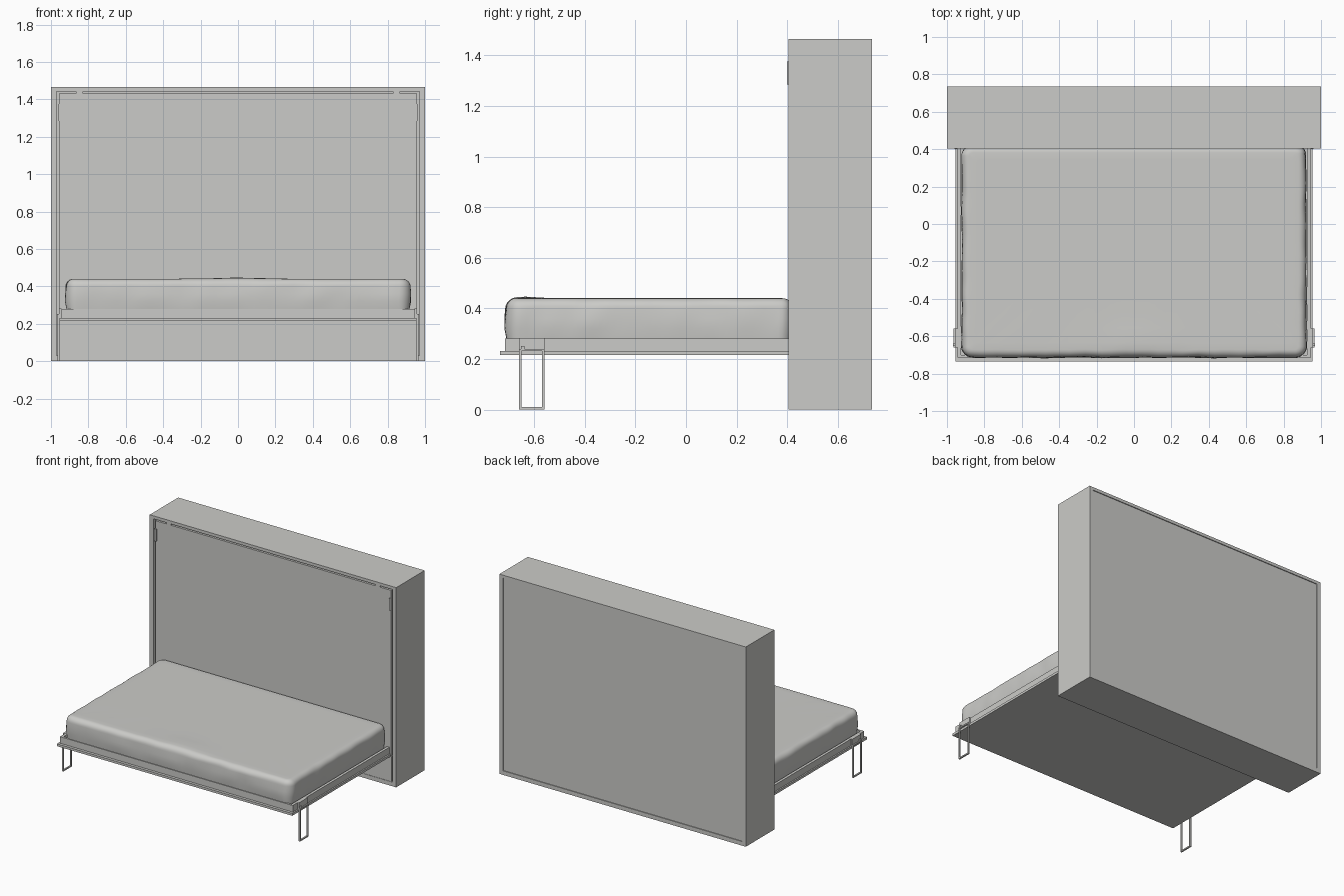
import bpy, bmesh, math
from mathutils import Vector, noise

cube = bpy.data.objects.get("Cube")
if cube:
    bpy.data.objects.remove(cube)

grey = bpy.data.materials.new("light grey")
grey.use_nodes = True
grey.diffuse_color = (0.6, 0.6, 0.58, 1)
grey.node_tree.nodes["Principled BSDF"].inputs["Base Color"].default_value = (0.6, 0.6, 0.58, 1)


def add(name, bm):
    bmesh.ops.recalc_face_normals(bm, faces=bm.faces[:])
    mesh = bpy.data.meshes.new(name)
    bm.to_mesh(mesh)
    bm.free()
    mesh.materials.append(grey)
    ob = bpy.data.objects.new(name, mesh)
    bpy.context.collection.objects.link(ob)
    return ob


def box(name, x, y, z):
    """Box between (min, max) pairs on each axis."""
    bm = bmesh.new()
    bmesh.ops.create_cube(bm, size=1)
    for v in bm.verts:
        v.co = [lo + (c + 0.5) * (hi - lo) for c, (lo, hi) in zip(v.co, (x, y, z))]
    return add(name, bm)


def pair(name, x, y, z):
    """Matching boxes on the left and right."""
    box("left_" + name, x, y, z)
    box("right_" + name, (-x[1], -x[0]), y, z)


# Cabinet carcass
FRONT, BACK, TOP = 0.405, 0.735, 1.465
pair("cabinet_side", (0.97, 1), (FRONT, BACK), (0, TOP))
box("cabinet_top", (-0.97, 0.97), (FRONT, BACK), (1.443, TOP))
box("cabinet_plinth", (-0.97, 0.97), (FRONT, BACK), (0, 0.03))
box("cabinet_core", (-0.97, 0.97), (0.43, 0.729), (0.03, 1.443))

# Front panels, separated from the carcass by narrow slots
box("wall_panel", (-0.957, 0.957), (0.408, 0.43), (0.22, 1.432))
box("lower_panel", (-0.96, 0.96), (0.408, 0.43), (0.03, 0.214))
pair("slot_bridge", (0.83, 0.865), (0.408, 0.43), (1.432, 1.443))
pair("pull_plate", (0.945, 0.96), (0.4, 0.41), (1.285, 1.375))

# Bed platform and raised rails
box("bed_platform", (-0.955, 0.955), (-0.735, FRONT), (0.215, 0.232))
pair("side_rail", (0.925, 0.945), (-0.715, FRONT), (0.232, 0.28))
box("foot_rail", (-0.925, 0.925), (-0.715, -0.7), (0.232, 0.28))

# Folding loop legs with mounting plates and pivots
X = (0.955, 0.966)
pair("leg_plate", (0.945, 0.957), (-0.66, -0.56), (0.232, 0.282))
pair("leg_front_bar", X, (-0.66, -0.651), (0, 0.24))
pair("leg_rear_bar", X, (-0.569, -0.56), (0, 0.24))
pair("leg_foot_bar", X, (-0.651, -0.569), (0, 0.009))
pair("leg_top_bar", X, (-0.651, -0.569), (0.231, 0.24))
pair("leg_pivot", (0.957, 0.968), (-0.652, -0.638), (0.238, 0.252))


# Soft mattress lofted from rounded rectangular rings
def rounded_ring(hx, y0, y1, r, inset, z):
    hx, y0, y1 = hx - inset, y0 + inset, y1 - inset
    r = max(r - inset, 0.02)
    pts = []
    corners = [(hx - r, y1 - r), (r - hx, y1 - r), (r - hx, y0 + r), (hx - r, y0 + r)]
    arcs = []
    for k, (cx, cy) in enumerate(corners):
        arcs.append([Vector((cx + r * math.cos(a), cy + r * math.sin(a), z))
                     for a in [(k + i / 6) * math.pi / 2 for i in range(7)]])
    for k, arc in enumerate(arcs):
        pts += arc
        end = arcs[(k + 1) % 4][0]
        pts += [arc[-1].lerp(end, i / 40) for i in range(1, 40)]
    return pts


R = 0.04
levels = [(0.01, 0.235), (0.005, 0.28), (0, 0.32), (0, 0.36)]
levels += [(0.003 + R * (1 - math.cos(t)), 0.4 + R * math.sin(t))
           for t in [i * math.pi / 12 for i in range(7)]]
levels += [(0.08 + 0.08 * i, 0.44) for i in range(6)]

bm = bmesh.new()
rings = []
for inset, z in levels:
    ring = []
    for p in rounded_ring(0.922, -0.715, 0.425, 0.06, inset, z):
        n = noise.noise(p * 9)
        if z > 0.3 and p.y < 0.38:
            p.x += 0.006 * n * (1 if p.x > 0 else -1) * (abs(p.x) > 0.85)
            p.y += 0.005 * n * (p.y < -0.65)
        if z > 0.42 and p.y < -0.5:
            p.z += 0.006 * math.exp(-(p.x / 0.2) ** 2 - ((p.y + 0.63) / 0.06) ** 2) + 0.001 * n
        ring.append(bm.verts.new(p))
    rings.append(ring)
for low, high in zip(rings, rings[1:]):
    for i in range(len(low)):
        j = (i + 1) % len(low)
        bm.faces.new((low[i], low[j], high[j], high[i]))
bm.faces.new(rings[0])
bm.faces.new(rings[-1])
mattress = add("mattress", bm)
bpy.ops.object.select_all(action="DESELECT")
mattress.select_set(True)
bpy.context.view_layer.objects.active = mattress
bpy.ops.object.shade_smooth_by_angle(angle=math.radians(50))
